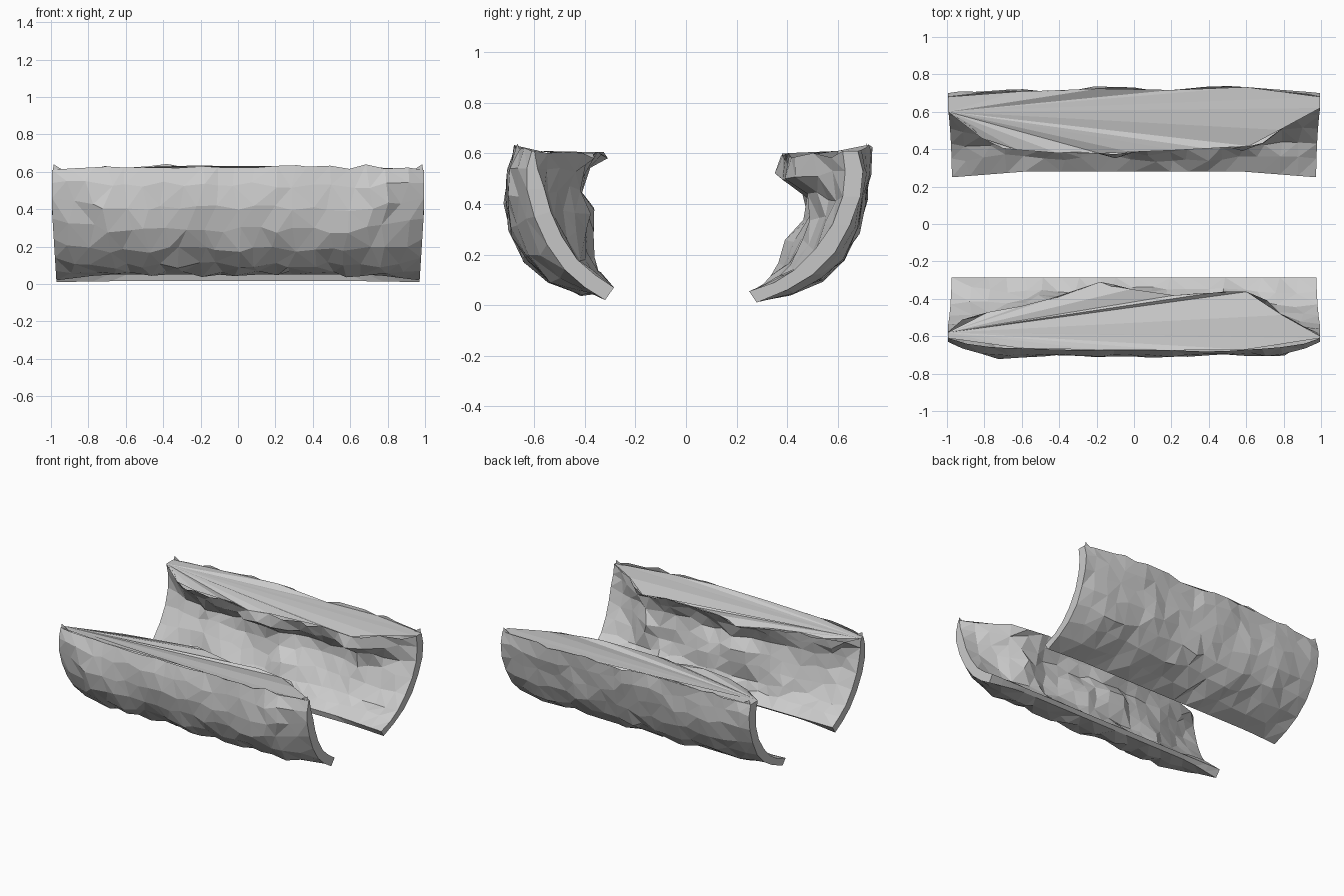
import bpy, bmesh, random
from math import exp
from mathutils import Vector, noise

cube = bpy.data.objects.get("Cube")
if cube:
    bpy.data.objects.remove(cube)

stone = bpy.data.materials.new("grey_stone")
stone.use_nodes = True
GREY = (0.6, 0.6, 0.6, 1)
stone.diffuse_color = GREY
stone.node_tree.nodes["Principled BSDF"].inputs["Base Color"].default_value = GREY

STATIONS = 20


def lerp_table(table, x):
    """Piecewise linear lookup in a short list of (x, value)."""
    for (x0, v0), (x1, v1) in zip(table, table[1:]):
        if x <= x1:
            return v0 + (v1 - v0) * max(0, (x - x0) / (x1 - x0))
    return table[-1][1]


def blend(a, b, w):
    return [Vector(p).lerp(Vector(q), w) for p, q in zip(a, b)]


def rock_wall(name, side, outer_end, outer_mid, inner_end, inner_mid, lip, lumps, seed):
    """Curved shell along x: rough outer skin, lumpy inner skin, flat cap."""
    rng = random.Random(seed)
    bm = bmesh.new()
    outer_rows, inner_rows = [], []
    for i in range(STATIONS + 1):
        t = 2 * i / STATIONS - 1
        at_end = i in (0, STATIONS)
        edge = 1 - abs(t)
        outer = blend(outer_end, outer_mid, min(1, edge / 0.25))
        inner = blend(inner_end, inner_mid, min(1, edge / 0.4))
        rows = []
        for skin, profile in enumerate((outer, inner)):
            row = []
            last = len(profile) - 1
            for k, (d, z) in enumerate(profile):
                x = t * (0.97 + 0.025 * min(1, z / 0.4))
                if skin:
                    # overhanging lip and rounded boulders on the inside
                    f = max(0, (k - last + 2) / 2)
                    d += (lerp_table(lip, t) - d) * f
                    if 0 < k < last:
                        for lx, lz, amount in lumps:
                            d -= amount * exp(-((t - lx) / 0.14) ** 2 - ((z - lz) / 0.13) ** 2)
                if not at_end and 0 < k:
                    n = noise.noise(Vector((x * 3, z * 4, seed + 7 * skin)))
                    d += n * (0.035 if skin else 0.022)
                    x += rng.uniform(-0.03, 0.03)
                    if k < last:
                        d += rng.uniform(-0.008, 0.008)
                        z += rng.uniform(-0.02, 0.02)
                    else:
                        z += rng.uniform(-0.03, 0.005)
                row.append(bm.verts.new((x, side * d, z)))
            rows.append(row)
        outer_rows.append(rows[0])
        inner_rows.append(rows[1])

    # skins
    for rows in (outer_rows, inner_rows):
        for a, b in zip(rows, rows[1:]):
            for k in range(len(a) - 1):
                bm.faces.new((a[k], b[k], b[k + 1], a[k + 1]))
    # bottom strip
    for i in range(STATIONS):
        bm.faces.new((outer_rows[i][0], outer_rows[i + 1][0], inner_rows[i + 1][0], inner_rows[i][0]))
    # end strips
    for i in (0, STATIONS):
        o, n = outer_rows[i], inner_rows[i]
        for k in range(len(o) - 1):
            bm.faces.new((o[k], o[k + 1], n[k + 1], n[k]))
    # cap as a coarse fan of long triangles, leaving broken bits of rim around it
    rim = [r[-1] for r in inner_rows[::2]] + [r[-1] for r in outer_rows[::-4]]
    for a, b in zip(rim[1:], rim[2:]):
        bm.faces.new((rim[0], a, b))

    bmesh.ops.recalc_face_normals(bm, faces=bm.faces[:])
    bmesh.ops.triangulate(bm, faces=bm.faces[:])

    # small broken spikes at the corners
    for row in (outer_rows[0], outer_rows[-1]):
        top = row[-1].co
        s = 1 if top.x > 0 else -1
        v = [bm.verts.new(top + Vector(o)) for o in
             ((0, 0, -0.03), (-0.09 * s, 0, -0.02), (-0.01 * s, 0, 0.03))]
        bm.faces.new(v)

    mesh = bpy.data.meshes.new(name)
    bm.to_mesh(mesh)
    bm.free()
    mesh.materials.append(stone)
    bpy.context.collection.objects.link(bpy.data.objects.new(name, mesh))


# front wall
rock_wall(
    "front_rock_wall", -1,
    [(.32, .02), (.40, .07), (.48, .14), (.55, .24), (.60, .35), (.63, .46), (.63, .54), (.61, .61)],
    [(.31, .05), (.42, .055), (.54, .10), (.63, .18), (.69, .29), (.71, .41), (.70, .53), (.67, .64)],
    [(.285, .07), (.36, .12), (.43, .18), (.49, .27), (.535, .37), (.56, .46), (.575, .54), (.58, .61)],
    [(.285, .07), (.36, .12), (.41, .19), (.44, .28), (.45, .37), (.46, .46), (.45, .54), (.43, .61)],
    [(-1, .58), (-.85, .5), (-.5, .44), (-.2, .32), (.2, .38), (.65, .36), (.85, .5), (1, .6)],
    [(-.15, .33, .1), (.12, .3, .08), (-.45, .3, .04), (.6, .36, .06)], 3)

# back wall
rock_wall(
    "back_rock_wall", 1,
    [(.28, .01), (.40, .06), (.50, .12), (.59, .21), (.65, .32), (.69, .43), (.70, .53), (.68, .61)],
    [(.29, .015), (.41, .055), (.53, .11), (.62, .19), (.68, .30), (.71, .42), (.72, .53), (.72, .64)],
    [(.25, .055), (.35, .09), (.43, .14), (.51, .22), (.58, .32), (.62, .43), (.64, .53), (.61, .61)],
    [(.28, .055), (.36, .10), (.42, .16), (.47, .25), (.51, .35), (.52, .43), (.47, .51), (.42, .60)],
    [(-1, .6), (-.7, .41), (-.4, .36), (-.1, .37), (.2, .4), (.45, .41), (.7, .44), (1, .62)],
    [(-.08, .5, .06), (.05, .23, .07), (.65, .5, .06), (-.5, .25, .04)], 11)
